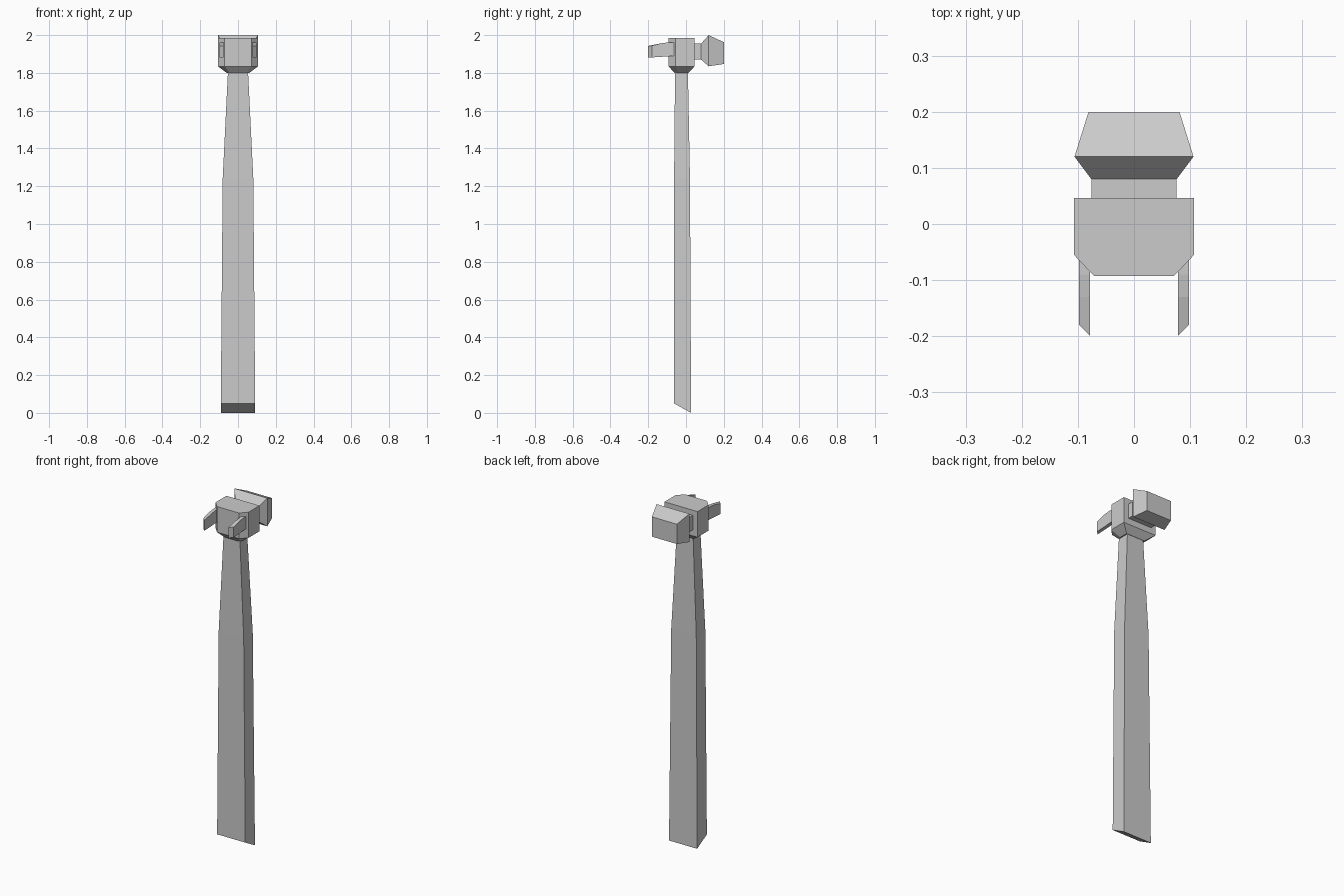
import bpy

if "Cube" in bpy.data.objects:
    bpy.data.objects.remove(bpy.data.objects["Cube"])


def loft(name, rings):
    """Solid skinned through matching rings of points, capped at both ends."""
    n = len(rings[0])
    verts = [p for r in rings for p in r]
    faces = [list(range(n))[::-1], list(range(len(verts) - n, len(verts)))]
    for k in range(len(rings) - 1):
        for i in range(n):
            j = (i + 1) % n
            faces.append([k * n + i, k * n + j, (k + 1) * n + j, (k + 1) * n + i])
    mesh = bpy.data.meshes.new(name)
    mesh.from_pydata(verts, [], faces)
    obj = bpy.data.objects.new(name, mesh)
    bpy.context.collection.objects.link(obj)
    bpy.context.view_layer.objects.active = obj
    obj.select_set(True)
    bpy.ops.object.mode_set(mode='EDIT')
    bpy.ops.mesh.select_all(action='SELECT')
    bpy.ops.mesh.normals_make_consistent(inside=False)
    bpy.ops.object.mode_set(mode='OBJECT')
    obj.select_set(False)
    return obj


def flat_ring(hx, y0, y1, z0, z1):
    # horizontal rectangle whose front and back edges may differ in height
    return [(-hx, y0, z0), (hx, y0, z0), (hx, y1, z1), (-hx, y1, z1)]


def upright_ring(x0, x1, y, z0, z1, skew=0.0):
    return [(x0, y, z0), (x1, y + skew, z0), (x1, y + skew, z1), (x0, y, z1)]


def collar_ring(hx, cx, y0, ym, y1, z):
    # rectangle with the two front corners cut off
    return [(-cx, y0, z), (cx, y0, z), (hx, ym, z),
            (hx, y1, z), (-hx, y1, z), (-hx, ym, z)]


# Tapered handle with slanted butt
loft("handle", [flat_ring(0.091, -0.063, 0.027, 0.05, 0.005 - 0.005),
                flat_ring(0.081, -0.063, 0.021, 1.24, 1.24),
                flat_ring(0.053, -0.058, 0.010, 1.81, 1.81)])

# Head block with tapered underside
loft("head_block", [collar_ring(0.06, 0.045, -0.06, -0.04, 0.012, 1.80),
                    collar_ring(0.107, 0.071, -0.093, -0.055, 0.046, 1.835),
                    collar_ring(0.107, 0.071, -0.093, -0.055, 0.046, 1.985)])

# Neck and striking face
loft("striking_face", [upright_ring(-0.076, 0.076, 0.03, 1.87, 1.955),
                       upright_ring(-0.076, 0.076, 0.08, 1.87, 1.955),
                       upright_ring(-0.106, 0.106, 0.12, 1.835, 2.0),
                       upright_ring(-0.081, 0.081, 0.20, 1.847, 1.963)])

# Pair of claws with bevelled tips
for side, label in ((1, "right"), (-1, "left")):
    a, b = side * 0.078, side * 0.098
    loft("claw_" + label, [upright_ring(a, b, -0.04, 1.89, 1.962),
                           upright_ring(a, b, -0.09, 1.888, 1.962),
                           upright_ring(a, b, -0.13, 1.885, 1.957),
                           upright_ring(a, b, -0.20, 1.882, 1.943, 0.02)])
